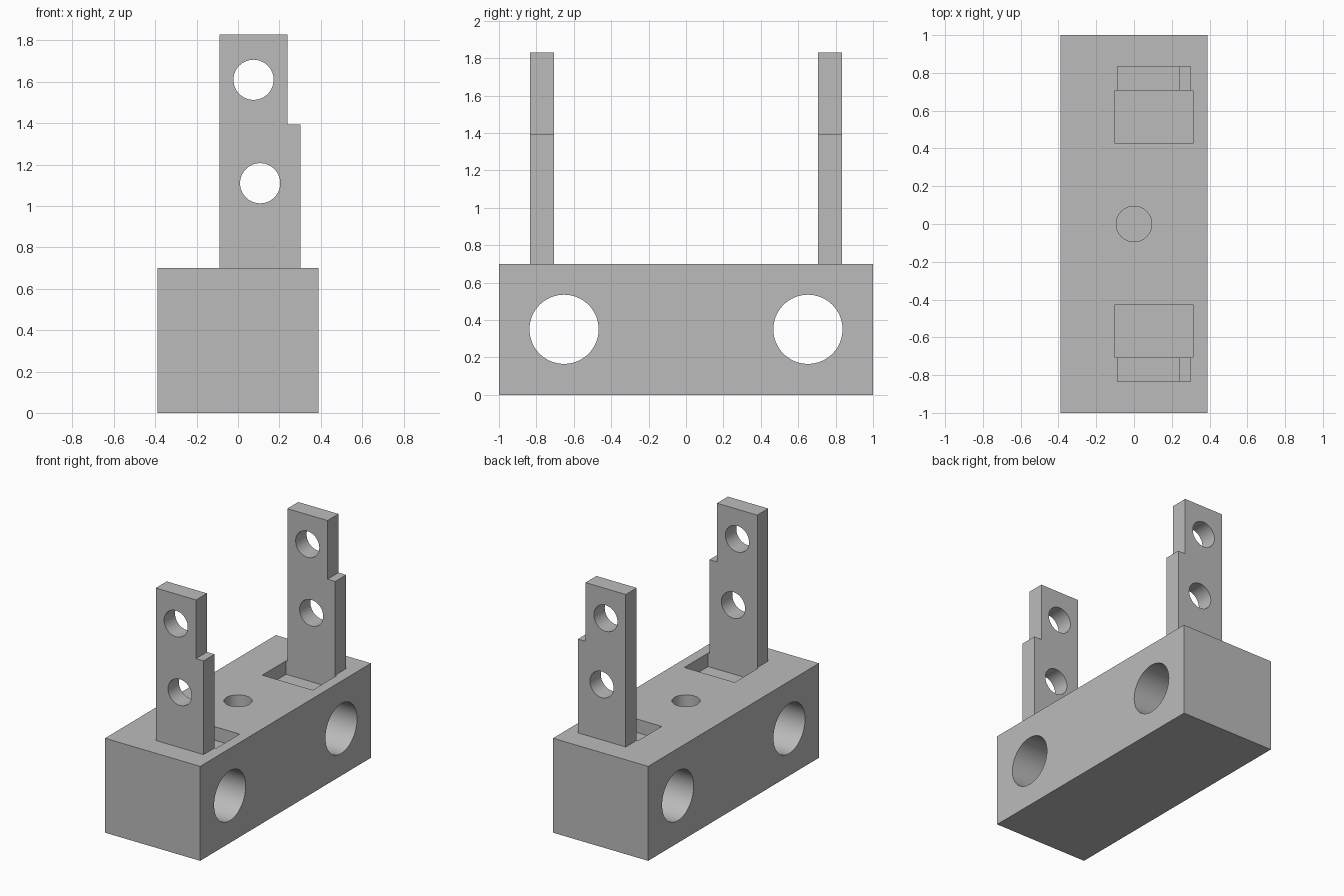
import bpy, bmesh, math
from mathutils import Matrix

if "Cube" in bpy.data.objects:
    bpy.data.objects.remove(bpy.data.objects["Cube"])

grey = bpy.data.materials.new("plain grey")
grey.diffuse_color = (0.5, 0.5, 0.5, 1)
grey.use_nodes = True
grey.node_tree.nodes["Principled BSDF"].inputs["Base Color"].default_value = grey.diffuse_color


def make_object(name, bm):
    bmesh.ops.recalc_face_normals(bm, faces=bm.faces)
    mesh = bpy.data.meshes.new(name)
    bm.to_mesh(mesh)
    bm.free()
    mesh.materials.append(grey)
    ob = bpy.data.objects.new(name, mesh)
    bpy.context.collection.objects.link(ob)
    return ob


def box(name, x0, x1, y0, y1, z0, z1):
    bm = bmesh.new()
    m = Matrix.Translation(((x0 + x1) / 2, (y0 + y1) / 2, (z0 + z1) / 2))
    bmesh.ops.create_cube(bm, size=1, matrix=m @ Matrix.Diagonal((x1 - x0, y1 - y0, z1 - z0, 1)))
    return make_object(name, bm)


def cylinder(name, center, radius, depth, axis):
    turn = {'X': Matrix.Rotation(math.pi / 2, 4, 'Y'),
            'Y': Matrix.Rotation(math.pi / 2, 4, 'X'),
            'Z': Matrix.Identity(4)}[axis]
    bm = bmesh.new()
    bmesh.ops.create_cone(bm, cap_ends=True, segments=64, radius1=radius, radius2=radius,
                          depth=depth, matrix=Matrix.Translation(center) @ turn)
    return make_object(name, bm)


def cut(ob, cutters):
    for c in cutters:
        mod = ob.modifiers.new(c.name, 'BOOLEAN')
        mod.operation = 'DIFFERENCE'
        mod.solver = 'EXACT'
        mod.object = c
    # apply the cuts, then remove the cutters
    bpy.context.view_layer.update()
    ev = ob.evaluated_get(bpy.context.evaluated_depsgraph_get())
    mesh = bpy.data.meshes.new_from_object(ev)
    ob.modifiers.clear()
    ob.data = mesh
    for c in cutters:
        bpy.data.objects.remove(c)
    bpy.ops.object.select_all(action='DESELECT')
    ob.select_set(True)
    bpy.context.view_layer.objects.active = ob
    bpy.ops.object.shade_smooth_by_angle(angle=math.radians(30))


# base block with cross bores, shallow pockets and a blind centre hole
block = box("base_block", -0.39, 0.39, -1, 1, 0, 0.70)
cutters = [cylinder("centre_hole_cutter", (0, 0, 0.60), 0.094, 0.5, 'Z')]
for s in (-1, 1):
    cutters.append(cylinder("bore_cutter", (0, s * 0.652, 0.35), 0.185, 1.2, 'X'))
    y0, y1 = sorted((s * 0.427, s * 0.706))
    cutters.append(box("pocket_cutter", -0.10, 0.313, y0, y1, 0.60, 0.9))
cut(block, cutters)

# stepped upright tabs with two holes each
outline = [(-0.09, 0.70), (0.302, 0.70), (0.302, 1.395),
           (0.24, 1.395), (0.24, 1.83), (-0.09, 1.83)]
for name, s in (("front_tab", -1), ("back_tab", 1)):
    bm = bmesh.new()
    face = bm.faces.new([bm.verts.new((x, s * 0.706, z)) for x, z in outline])
    side = bmesh.ops.extrude_face_region(bm, geom=[face])
    bmesh.ops.translate(bm, vec=(0, s * 0.128, 0),
                        verts=[g for g in side["geom"] if isinstance(g, bmesh.types.BMVert)])
    tab = make_object(name, bm)
    cut(tab, [cylinder("tab_hole_cutter", (x, s * 0.77, z), 0.097, 0.4, 'Y')
              for x, z in ((0.075, 1.61), (0.107, 1.11))])
